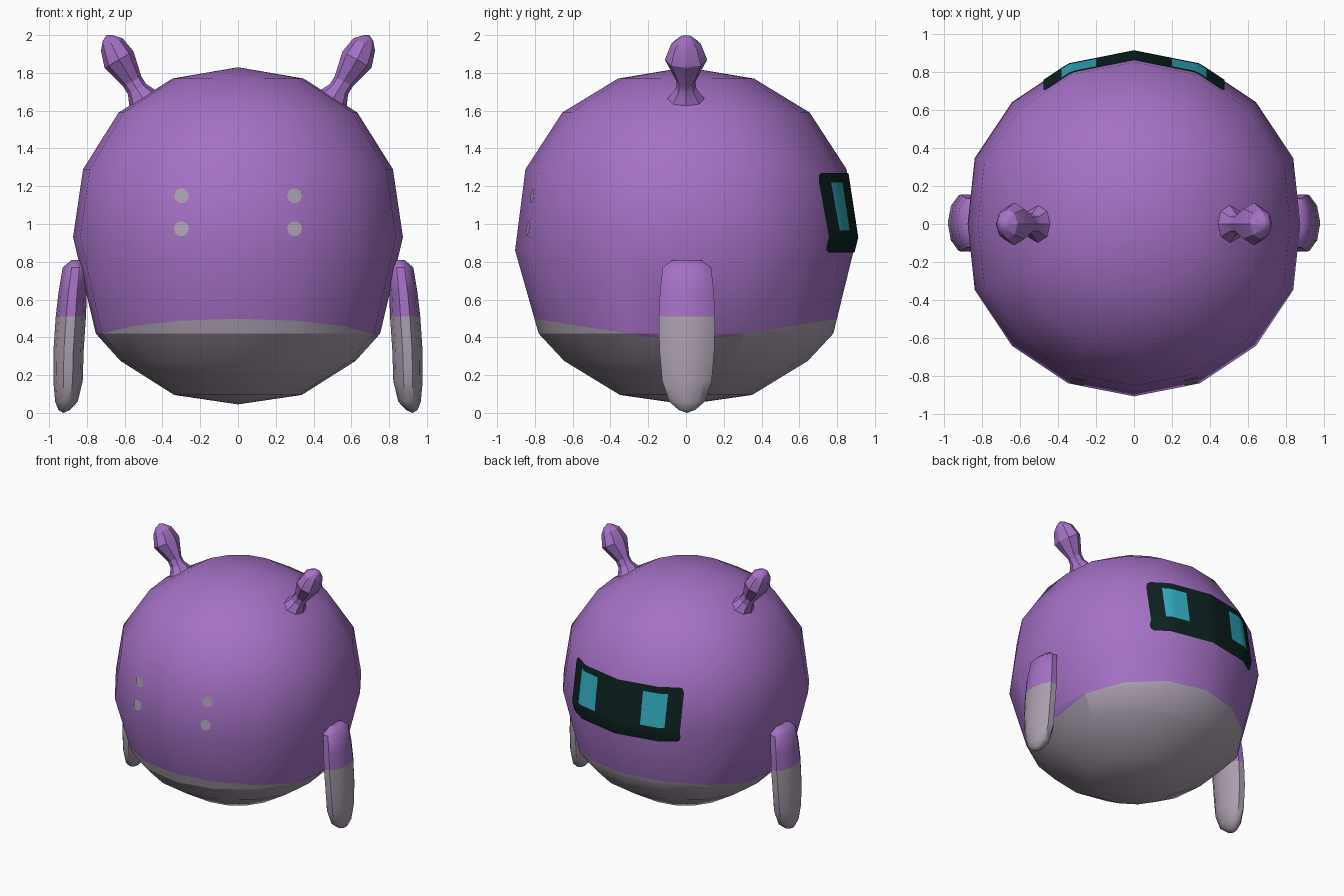
import bpy, bmesh, math
from mathutils import Vector
from mathutils.bvhtree import BVHTree

if "Cube" in bpy.data.objects:
    bpy.data.objects.remove(bpy.data.objects["Cube"])


def material(name, rgb):
    m = bpy.data.materials.new(name)
    m.diffuse_color = (*rgb, 1)
    m.use_nodes = True
    m.node_tree.nodes["Principled BSDF"].inputs["Base Color"].default_value = m.diffuse_color
    return m


PURPLE = material("purple", (0.375, 0.165, 0.56))
GREY = material("warm_grey", (0.41, 0.35, 0.43))
DARK = material("dark_teal", (0.004, 0.015, 0.015))
CYAN = material("cyan", (0.032, 0.42, 0.53))


def loft(rings, sides):
    """Rings are (centre, half-axis u, half-axis v); ends are closed."""
    bm = bmesh.new()
    loops = []
    for c, u, v in rings:
        c, u, v = Vector(c), Vector(u), Vector(v)
        if u.length < 1e-6:
            loops.append([bm.verts.new(c)] * sides)
            continue
        angles = [2 * math.pi * i / sides for i in range(sides)]
        loops.append([bm.verts.new(c + u * math.cos(a) + v * math.sin(a)) for a in angles])
    for a, b in zip(loops, loops[1:]):
        for i in range(sides):
            j = (i + 1) % sides
            bm.faces.new(list(dict.fromkeys((a[i], a[j], b[j], b[i]))))
    for end in (loops[0], loops[-1]):
        if end[0] is not end[1]:
            bm.faces.new(end)
    bmesh.ops.recalc_face_normals(bm, faces=bm.faces[:])
    return bm


def finish(bm, name, mats, angle=None):
    """Turn the bmesh into an object; angle sets the smoothing limit in degrees."""
    me = bpy.data.meshes.new(name)
    for f in bm.faces:
        f.smooth = True
    bm.to_mesh(me)
    for m in mats:
        me.materials.append(m)
    if angle is not None:
        me.set_sharp_from_angle(angle=math.radians(angle))
    ob = bpy.data.objects.new(name, me)
    bpy.context.collection.objects.link(ob)
    return ob


# Body: a round 16-sided shell with a crease low down
profile = [(0, 1.83), (0.36, 1.77), (0.655, 1.59), (0.85, 1.29), (0.905, 0.93),
           (0.78, 0.42), (0.645, 0.275), (0.35, 0.095), (0, 0.045)]
body = loft([((0, 0, z), (r, 0, 0), (0, r, 0)) for r, z in profile], 16)
for v in body.verts:
    if abs(v.co.y) < 0.01:
        v.co.x *= 0.965                      # slightly flattened flanks
    if abs(v.co.z - 0.93) < 0.001 and v.co.y < -0.5:
        v.co.z -= 0.07                       # drooping snout
for e in body.edges:
    if all(abs(v.co.z - 0.42) < 0.001 and v.co.y < 0.01 for v in e.verts):
        e.smooth = False                     # mouth crease
surface = BVHTree.FromBMesh(body)

# Grey belly: the border rises towards the front and the back
for s in (1, -1):
    half = [f for f in body.faces if f.calc_center_median().y * s > 0]
    geom = set(half)
    for f in half:
        geom.update(f.edges)
        geom.update(f.verts)
    bmesh.ops.bisect_plane(body, geom=list(geom), dist=1e-5,
                           plane_co=(0, 0, 0.37), plane_no=(0, -0.16 * s, 1))
for f in body.faces:
    c = f.calc_center_median()
    f.material_index = int(c.z < 0.37 + 0.16 * abs(c.y))
finish(body, "body", [PURPLE, GREY])


def project(x, z, side, lift=0.007):
    """Point just above the body surface, seen along y."""
    hit = surface.ray_cast(Vector((x, 3 * side, z)), Vector((0, -side, 0)))[0]
    return hit + Vector((0, side * lift, 0))


# Face dots: two pairs on the front
for s, label in ((1, "right"), (-1, "left")):
    for z, level in ((1.15, "upper"), (0.975, "lower")):
        bm = bmesh.new()
        mid = bm.verts.new(project(0.3 * s, z, -1))
        rim = [bm.verts.new(project(0.3 * s + 0.04 * math.cos(i * math.pi / 5),
                                    z + 0.04 * math.sin(i * math.pi / 5), -1))
               for i in range(10)]
        for i in range(10):
            bm.faces.new((mid, rim[i], rim[(i + 1) % 10]))
        finish(bm, f"{label}_{level}_face_dot", [GREY], 40)

# Back panel: dark plate hugging the body, with two cyan windows
cols = [0, 0.05, 0.1, 0.15, 0.2, 0.24, 0.28, 0.31, 0.34, 0.38, 0.41, 0.445, 0.465, 0.475]
cols = [-x for x in reversed(cols[1:])] + cols
inset = {0.475: 0.04, 0.465: 0.012}
bm = bmesh.new()
grid = []
for x in cols:
    d = inset.get(abs(x), 0)
    grid.append([bm.verts.new(project(x, z, 1))
                 for z in (0.85 + d, 0.93, 0.965, 1.05, 1.14, 1.22, 1.27 - d)])
for a, b in zip(grid, grid[1:]):
    for k in range(len(a) - 1):
        f = bm.faces.new((a[k], a[k + 1], b[k + 1], b[k]))
        c = f.calc_center_median()
        f.material_index = int(0.2 < abs(c.x) < 0.38 and 0.965 < c.z < 1.22)
finish(bm, "back_panel", [DARK, CYAN], 40)

# Ears: faceted bulbs on thin tilted necks (x, z, half width, half depth)
ear = [(0.495, 1.65, 0.09, 0.11), (0.535, 1.715, 0.055, 0.055), (0.56, 1.755, 0.055, 0.05),
       (0.63, 1.87, 0.088, 0.112), (0.668, 1.95, 0.066, 0.08), (0.69, 1.985, 0.03, 0.035),
       (0.695, 2.0, 0, 0)]
# Arms: hanging flippers, grey below the elbow
arm = [(0.855, 0.81, 0.025, 0.08), (0.86, 0.77, 0.068, 0.135), (0.875, 0.64, 0.075, 0.15),
       (0.885, 0.51, 0.08, 0.157), (0.897, 0.33, 0.08, 0.153), (0.9, 0.17, 0.078, 0.138),
       (0.908, 0.06, 0.06, 0.1), (0.92, 0.015, 0.03, 0.045), (0.925, 0.0, 0, 0)]
for s, label in ((1, "right"), (-1, "left")):
    bm = loft([((x * s, 0, z), (0.87 * w * s, 0, -0.5 * w), (0, d, 0)) for x, z, w, d in ear], 8)
    finish(bm, f"{label}_ear", [PURPLE], 25)
    bm = loft([((x * s, 0.005, z), (w * s, 0, 0), (0, d, 0)) for x, z, w, d in arm], 10)
    for f in bm.faces:
        f.material_index = int(f.calc_center_median().z < 0.51)
    finish(bm, f"{label}_arm", [PURPLE, GREY], 45)
